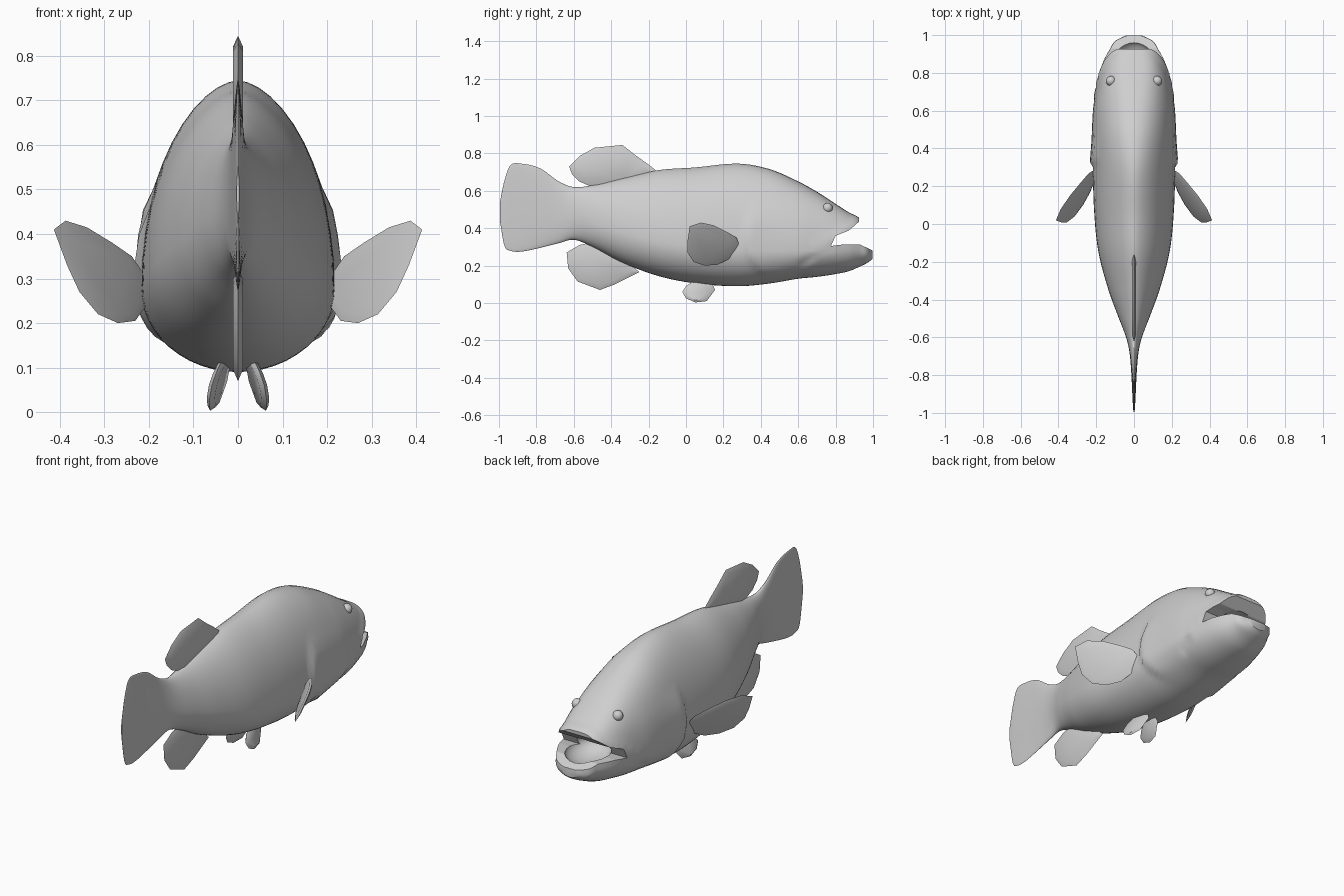
import bpy, bmesh, math
from mathutils import Vector, Matrix

cube = bpy.data.objects.get("Cube")
if cube:
    bpy.data.objects.remove(cube, do_unlink=True)

grey = bpy.data.materials.new("plain grey")
grey.use_nodes = True
grey.diffuse_color = (0.62, 0.62, 0.62, 1)
grey.node_tree.nodes["Principled BSDF"].inputs["Base Color"].default_value = grey.diffuse_color


def add_object(name, bm):
    bmesh.ops.recalc_face_normals(bm, faces=bm.faces)
    mesh = bpy.data.meshes.new(name)
    bm.to_mesh(mesh)
    bm.free()
    mesh.materials.append(grey)
    obj = bpy.data.objects.new(name, mesh)
    bpy.context.collection.objects.link(obj)
    return obj


def activate(obj):
    bpy.ops.object.select_all(action='DESELECT')
    obj.select_set(True)
    bpy.context.view_layer.objects.active = obj


def smooth(obj, angle=35):
    activate(obj)
    bpy.ops.object.shade_smooth_by_angle(angle=math.radians(angle))


def step(v):
    v = min(max(v, 0), 1)
    return v * v * (3 - 2 * v)


# Body sections from tail to jaw: y, top, bottom, half width, widest height, roundness
SECTIONS = [
    (-.995, .54, .44, .003, .49, 1), (-.972, .65, .31, .005, .49, 1),
    (-.94, .735, .28, .007, .49, 1), (-.88, .745, .275, .010, .49, 1),
    (-.78, .72, .295, .015, .48, 1), (-.68, .65, .32, .024, .47, 1),
    (-.60, .62, .338, .042, .46, 1.1), (-.50, .63, .30, .08, .43, 1.2),
    (-.35, .665, .22, .135, .38, 1.25), (-.15, .71, .145, .188, .33, 1.25),
    (.05, .725, .105, .21, .30, 1.2), (.28, .745, .09, .218, .28, 1.15),
    (.45, .715, .105, .218, .28, 1), (.60, .65, .13, .215, .28, .9),
    (.70, .595, .14, .202, .28, .8), (.80, .53, .155, .182, .29, .7),
    (.87, .485, .17, .158, .29, .6), (.93, .45, .195, .125, .285, .55),
    (.97, .37, .215, .098, .27, .6), (.997, .29, .235, .045, .26, .7)]


def interpolate(rows, sub):
    """Smooth curve through every column of the section table."""
    def slope(i, k):
        a, b = rows[max(i - 1, 0)], rows[min(i + 1, len(rows) - 1)]
        return (b[k] - a[k]) / (b[0] - a[0])
    out = []
    for i in range(len(rows) - 1):
        p, q = rows[i], rows[i + 1]
        d = q[0] - p[0]
        for j in range(sub):
            t = j / sub
            h = step(t)
            out.append([p[0] + d * t] + [
                p[k] * (1 - h) + q[k] * h
                + d * (slope(i, k) * t * (1 - t) ** 2 - slope(i + 1, k) * t * t * (1 - t))
                for k in range(1, 6)])
    return out + [list(rows[-1])]


def segment_distance(p, a, b):
    t = min(max((p - a).dot(b - a) / (b - a).length_squared, 0), 1)
    return (p - a - (b - a) * t).length


def relief(y, z):
    """Outward swell of the gill cover and the jaw folds."""
    behind = y - (.30 + 2.5 * (z - .35) ** 2)
    gill = .018 * step(behind / .025) * math.exp(-max(behind, 0) / .14)
    gill *= step((z - .12) / .06) * step((.52 - z) / .08)
    p = Vector((y, z))
    fold = segment_distance(p, Vector((.90, .42)), Vector((.70, .27)))
    groove = segment_distance(p, Vector((.78, .31)), Vector((.62, .21)))
    return gill + .010 * math.exp(-(fold / .03) ** 2) - .008 * math.exp(-(groove / .02) ** 2)


# Body with tail fin
SIDES = 48
bm = bmesh.new()
rings = []
for y, top, bottom, w, mid, e in interpolate(SECTIONS, 8):
    ring = []
    for i in range(SIDES):
        a = math.tau * i / SIDES
        c, s = math.cos(a), math.sin(a)
        z = mid + s * (top - mid if s > 0 else mid - bottom)
        x = w * abs(c) ** (e if s > 0 else 1)
        x += relief(y, z) * min(abs(c) * 2, 1) if y > .2 else 0
        ring.append(bm.verts.new((math.copysign(x, c) if abs(c) > 1e-6 else 0, y, z)))
    rings.append(ring)
for r, q in zip(rings, rings[1:]):
    for i in range(SIDES):
        j = (i + 1) % SIDES
        bm.faces.new((r[i], r[j], q[j], q[i]))
bm.faces.new(rings[0])
bm.faces.new(rings[-1])
body = add_object("body", bm)

# Open mouth: a wedge between the jaws and a rounded throat
bm = bmesh.new()
wedge = [(.775, .305), (.80, .36), (.87, .387), (.925, .435), (.935, .6),
         (1.1, .6), (1.1, .26), (.995, .282), (.93, .313), (.84, .313)]
face = bm.faces.new([bm.verts.new((-.4, y, z)) for y, z in wedge])
new = bmesh.ops.extrude_face_region(bm, geom=[face])["geom"]
bmesh.ops.translate(bm, vec=(.8, 0, 0), verts=[v for v in new if isinstance(v, bmesh.types.BMVert)])
mouth_cutter = add_object("mouth_cutter", bm)

bm = bmesh.new()
bmesh.ops.create_uvsphere(bm, u_segments=24, v_segments=16, radius=1,
                          matrix=Matrix.Translation((0, .835, .325)) @ Matrix.Diagonal((.11, .135, .07, 1)))
throat_cutter = add_object("throat_cutter", bm)

for cutter in (mouth_cutter, throat_cutter):
    cutter.hide_render = True
    activate(body)
    mod = body.modifiers.new("cut", 'BOOLEAN')
    mod.operation = 'DIFFERENCE'
    mod.solver = 'EXACT'
    mod.object = cutter
    bpy.ops.object.modifier_apply(modifier=mod.name)
    bpy.data.objects.remove(cutter, do_unlink=True)
smooth(body, 40)


def fin(name, outline, thickness, place):
    """Thin lens-shaped plate; place gives x for each y, z of the outline."""
    bm = bmesh.new()
    n = len(outline)
    cy, cz = (sum(p[k] for p in outline) / n for k in (0, 1))

    def loop(scale, offset):
        pts = [(cy + (y - cy) * scale, cz + (z - cz) * scale) for y, z in outline]
        return [bm.verts.new((place(y, z) + offset, y, z)) for y, z in pts]
    rim = loop(1, 0)
    for side in (-1, 1):
        inner = loop(.8, side * thickness / 2)
        for i in range(n):
            j = (i + 1) % n
            bm.faces.new((rim[i], rim[j], inner[j], inner[i]))
        bm.faces.new(inner)
    smooth(add_object(name, bm))


# Fins on the centre line
fin("dorsal_fin", [(-.15, .70), (-.20, .74), (-.27, .79), (-.34, .845), (-.49, .83), (-.57, .785),
                   (-.625, .73), (-.61, .69), (-.57, .65), (-.48, .61), (-.3, .64)],
    .022, lambda y, z: 0)
fin("anal_fin", [(-.25, .165), (-.30, .14), (-.38, .10), (-.46, .07), (-.58, .115), (-.63, .185),
                 (-.638, .27), (-.57, .31), (-.48, .33), (-.36, .27)],
    .022, lambda y, z: 0)

# Paired fins and eyes
PECTORAL = [(.285, .31), (.27, .35), (.22, .38), (.15, .415), (.08, .43), (.02, .41), (.008, .33),
            (.008, .27), (.04, .22), (.10, .20), (.17, .205), (.24, .24), (.28, .28)]
PELVIC = [(.14, .11), (.155, .07), (.11, .01), (.05, .003), (0, .025), (-.02, .06), (.0, .09), (.05, .125)]
for label, s in (("left", 1), ("right", -1)):
    fin(label + "_pectoral_fin", PECTORAL, .016,
        lambda y, z: s * (.22 + .59 * (.27 - y) + .46 * (z - .31)))
    fin(label + "_pelvic_fin", PELVIC, .018,
        lambda y, z: s * (.037 + .25 * (.1 - z) + .15 * (.06 - y)))
    bm = bmesh.new()
    bmesh.ops.create_uvsphere(bm, u_segments=16, v_segments=10, radius=.027,
                              matrix=Matrix.Translation((s * .122, .757, .508)))
    smooth(add_object(label + "_eye", bm))
